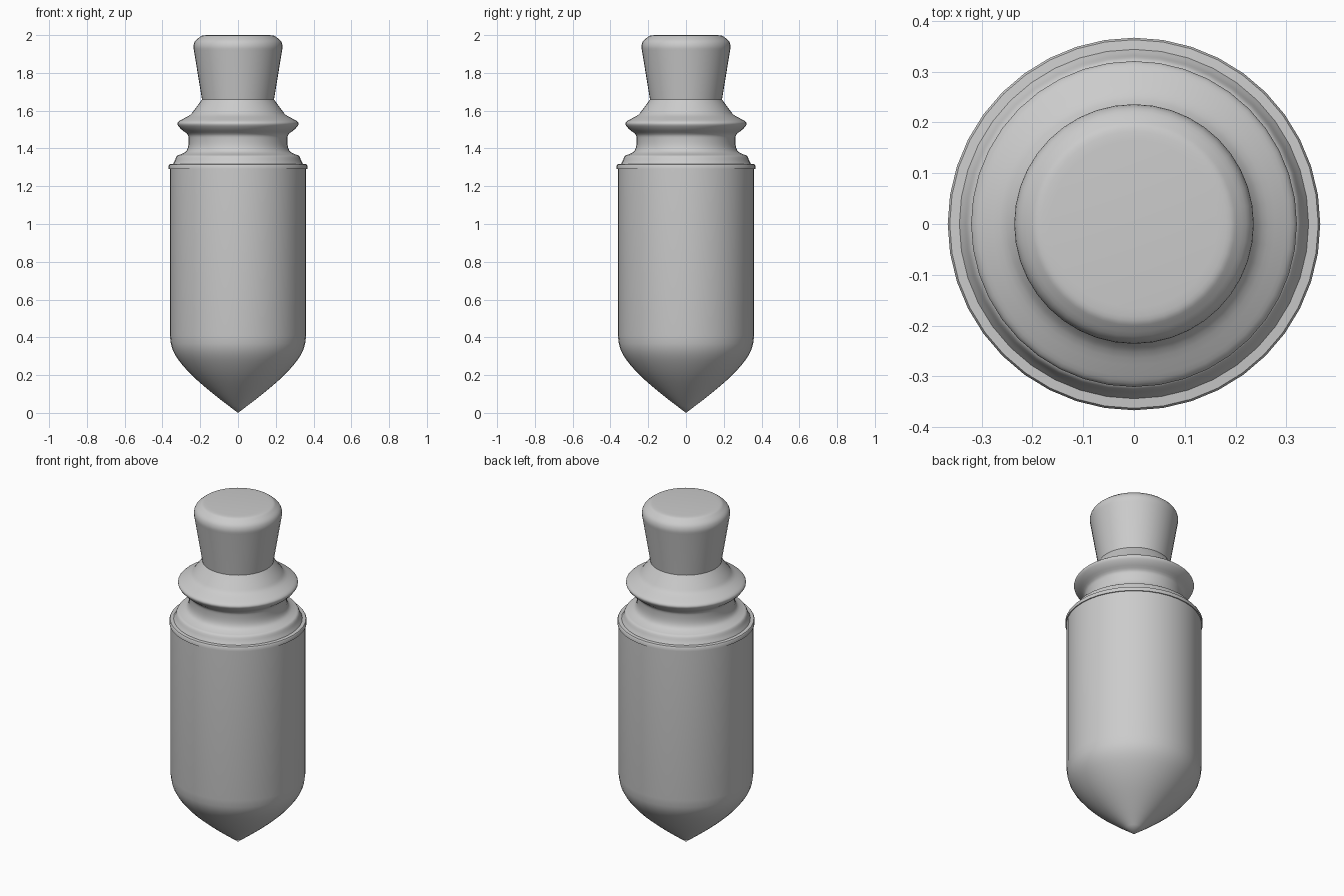
import bpy
import bmesh
import math
from mathutils import Vector

cube = bpy.data.objects.get("Cube")
if cube:
    bpy.data.objects.remove(cube, do_unlink=True)

SEGMENTS = 40


def soften(points, steps=3):
    """Run a smooth curve through the given (radius, height) points."""
    pts = [Vector(p) for p in points]
    padded = [2 * pts[0] - pts[1]] + pts + [2 * pts[-1] - pts[-2]]
    curve = []
    for a, b, c, d in zip(padded, padded[1:], padded[2:], padded[3:]):
        for i in range(steps):
            t = i / steps
            curve.append(0.5 * (2 * b + (c - a) * t + (2 * a - 5 * b + 4 * c - d) * t ** 2
                                + (3 * b - a - 3 * c + d) * t ** 3))
    return curve + [pts[-1]]


def lathe(name, profile):
    """Spin a profile, listed from bottom to top, around the z axis."""
    bm = bmesh.new()
    verts = [bm.verts.new((max(r, 0), 0, z)) for r, z in profile]
    edges = [bm.edges.new(pair) for pair in zip(verts, verts[1:])]
    bmesh.ops.spin(bm, geom=verts + edges, cent=(0, 0, 0), axis=(0, 0, 1),
                   angle=math.tau, steps=SEGMENTS, use_merge=True)
    bmesh.ops.remove_doubles(bm, verts=bm.verts, dist=0.0002)
    bmesh.ops.recalc_face_normals(bm, faces=bm.faces)
    mesh = bpy.data.meshes.new(name)
    bm.to_mesh(mesh)
    bm.free()
    obj = bpy.data.objects.new(name, mesh)
    bpy.context.collection.objects.link(obj)
    bpy.ops.object.select_all(action="DESELECT")
    obj.select_set(True)
    bpy.context.view_layer.objects.active = obj
    bpy.ops.object.shade_smooth_by_angle(angle=math.radians(40))
    return obj


# Cylindrical body with a pointed base
point = soften([(0, 0), (0.13, 0.1), (0.24, 0.195), (0.315, 0.28),
                (0.35, 0.345), (0.361, 0.41)])
lathe("body", point + [(0.361, 1.295)])

# Thin collar around the top of the body
lathe("collar", [(0.355, 1.292), (0.367, 1.292), (0.367, 1.31),
                 (0.363, 1.316), (0.34, 1.318)])

# Stepped shoulder, waisted neck and flared ring
shoulder = soften([(0.345, 1.316), (0.335, 1.335), (0.324, 1.36), (0.305, 1.368),
                   (0.277, 1.383), (0.264, 1.41), (0.262, 1.45), (0.268, 1.475),
                   (0.3, 1.501), (0.32, 1.526), (0.315, 1.542), (0.29, 1.557),
                   (0.253, 1.578), (0.23, 1.606), (0.19, 1.66)])
lathe("neck", shoulder)

# Tapered handle with a rounded cap
cap = soften([(0.232, 1.91), (0.236, 1.94), (0.228, 1.967), (0.205, 1.988),
              (0.19, 1.997), (0.165, 2.0)])
lathe("handle", [(0.19, 1.655)] + cap + [(0, 2.0)])
